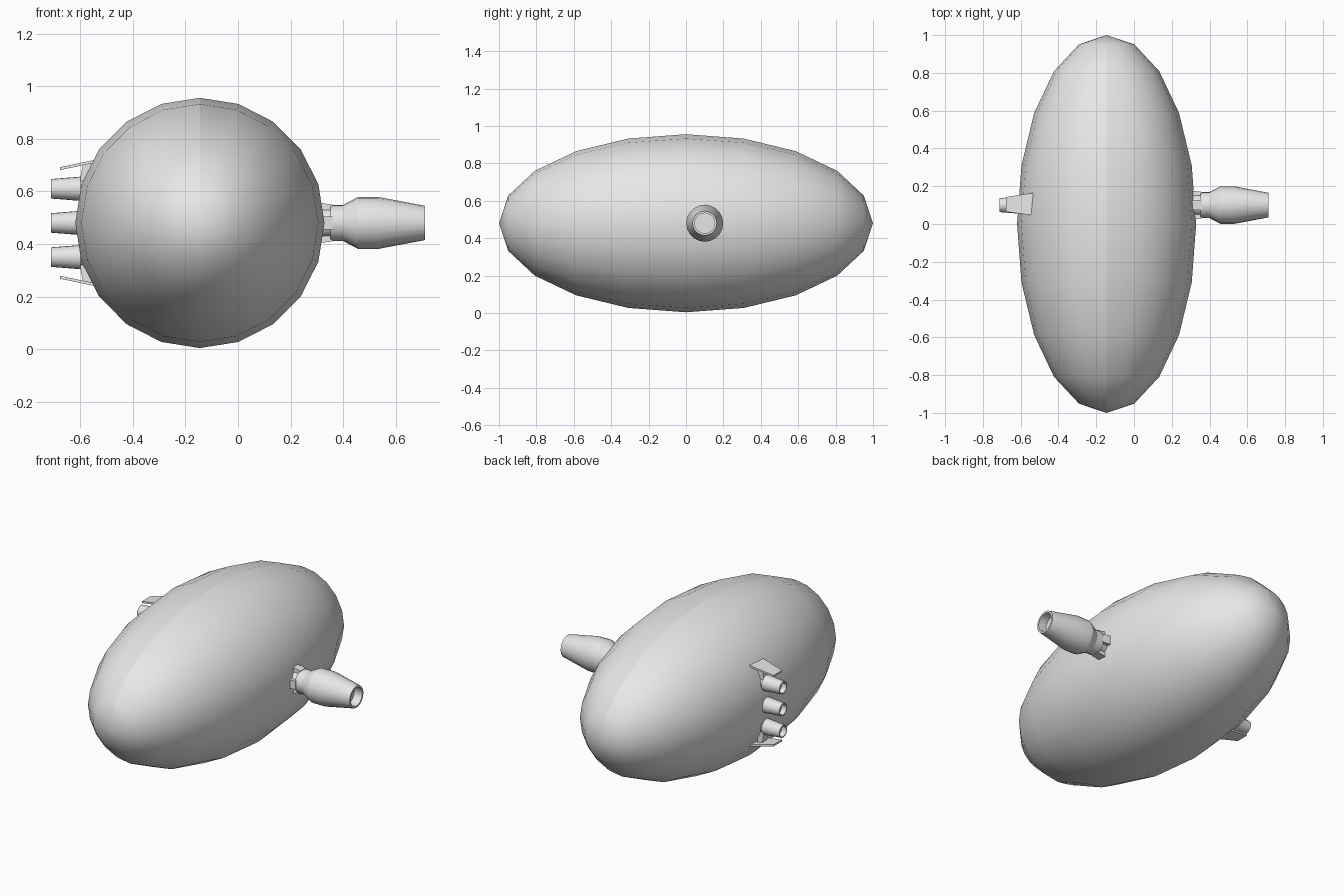
import bpy, bmesh, math
from mathutils import Matrix, Vector

if "Cube" in bpy.data.objects:
    bpy.data.objects.remove(bpy.data.objects["Cube"], do_unlink=True)

# Single grey material
grey = bpy.data.materials.new("plain_grey")
grey.use_nodes = True
grey.diffuse_color = (0.8, 0.8, 0.8, 1)
grey.node_tree.nodes["Principled BSDF"].inputs["Base Color"].default_value = (0.8, 0.8, 0.8, 1)

MID_Z = 0.48
POD_Y = 0.1


def finish(bm, name, smooth=False):
    bmesh.ops.recalc_face_normals(bm, faces=bm.faces)
    mesh = bpy.data.meshes.new(name)
    bm.to_mesh(mesh)
    bm.free()
    mesh.materials.append(grey)
    obj = bpy.data.objects.new(name, mesh)
    bpy.context.collection.objects.link(obj)
    if smooth:
        bpy.ops.object.select_all(action='DESELECT')
        obj.select_set(True)
        bpy.context.view_layer.objects.active = obj
        bpy.ops.object.shade_smooth_by_angle(angle=math.radians(24))
    return obj


def lathe_x(name, profile, z, sides=20):
    """Revolve (x, radius) points around a line parallel to x."""
    bm = bmesh.new()
    rings = []
    for x, r in profile:
        angles = [math.tau * i / sides for i in range(sides)]
        rings.append([bm.verts.new((x, POD_Y + r * math.cos(a), z + r * math.sin(a))) for a in angles])
    for a, b in zip(rings, rings[1:]):
        for i in range(sides):
            j = (i + 1) % sides
            bm.faces.new((a[i], a[j], b[j], b[i]))
    bm.faces.new(rings[0])
    bm.faces.new(rings[-1])
    return finish(bm, name, smooth=True)


def prism(name, outline, offset):
    """Extrude a closed outline of 3D points by an offset."""
    bm = bmesh.new()
    face = bm.faces.new([bm.verts.new(p) for p in outline])
    new = bmesh.ops.extrude_face_region(bm, geom=[face])["geom"]
    verts = [g for g in new if isinstance(g, bmesh.types.BMVert)]
    bmesh.ops.translate(bm, verts=verts, vec=offset)
    return finish(bm, name)


# Long egg-shaped hull with a shading seam along its top
bm = bmesh.new()
bmesh.ops.create_uvsphere(bm, u_segments=20, v_segments=10, radius=1)
bmesh.ops.rotate(bm, verts=bm.verts, matrix=Matrix.Rotation(math.pi / 2, 3, 'X'))
for f in bm.faces:
    f.smooth = True
for e in bm.edges:
    if all(abs(v.co.x) < 0.001 and v.co.z > -0.001 for v in e.verts):
        e.smooth = False
bmesh.ops.scale(bm, verts=bm.verts, vec=(0.474, 1, 0.476))
bmesh.ops.translate(bm, verts=bm.verts, vec=(-0.145, 0, MID_Z))
finish(bm, "hull")

# Main engine with a hollow mouth
lathe_x("main_engine", [(0.29, 0.055), (0.352, 0.055), (0.352, 0.069), (0.4, 0.069),
                        (0.457, 0.099), (0.533, 0.099), (0.712, 0.065),
                        (0.712, 0.054), (0.66, 0.054)], MID_Z)

# Four bracket plates between engine and hull
for k in range(4):
    turn = Matrix.Rotation(math.pi / 2 * k, 3, 'X')
    pts = [Vector(p) for p in ((0.29, -0.025, 0.079), (0.36, -0.025, 0.07),
                               (0.36, -0.025, 0.05), (0.29, -0.025, 0.05))]
    base = Vector((0, POD_Y, MID_Z))
    prism(f"engine_bracket_{k + 1}", [base + turn @ p for p in pts], turn @ Vector((0, 0.05, 0)))

# Three small thrusters on the opposite side
for label, dz in (("upper", 0.13), ("middle", 0), ("lower", -0.13)):
    lathe_x(f"{label}_thruster", [(-0.56, 0.036), (-0.6, 0.036), (-0.6, 0.046), (-0.711, 0.037),
                                  (-0.711, 0.031), (-0.68, 0.031)], MID_Z + dz)

# Fins and their struts, mirrored above and below the thrusters
for label, s in (("upper", 1), ("lower", -1)):
    outline = [(-0.53, 0.045, MID_Z + s * 0.243), (-0.53, 0.165, MID_Z + s * 0.243),
               (-0.678, 0.143, MID_Z + s * 0.212), (-0.678, 0.065, MID_Z + s * 0.212)]
    prism(f"{label}_fin", outline, (0, 0, -s * 0.011))
    strut = [(-0.608, 0.08, MID_Z + s * 0.13), (-0.56, 0.08, MID_Z + s * 0.13),
             (-0.56, 0.08, MID_Z + s * 0.23), (-0.59, 0.08, MID_Z + s * 0.222)]
    prism(f"{label}_fin_strut", strut, (0, 0.045, 0))
